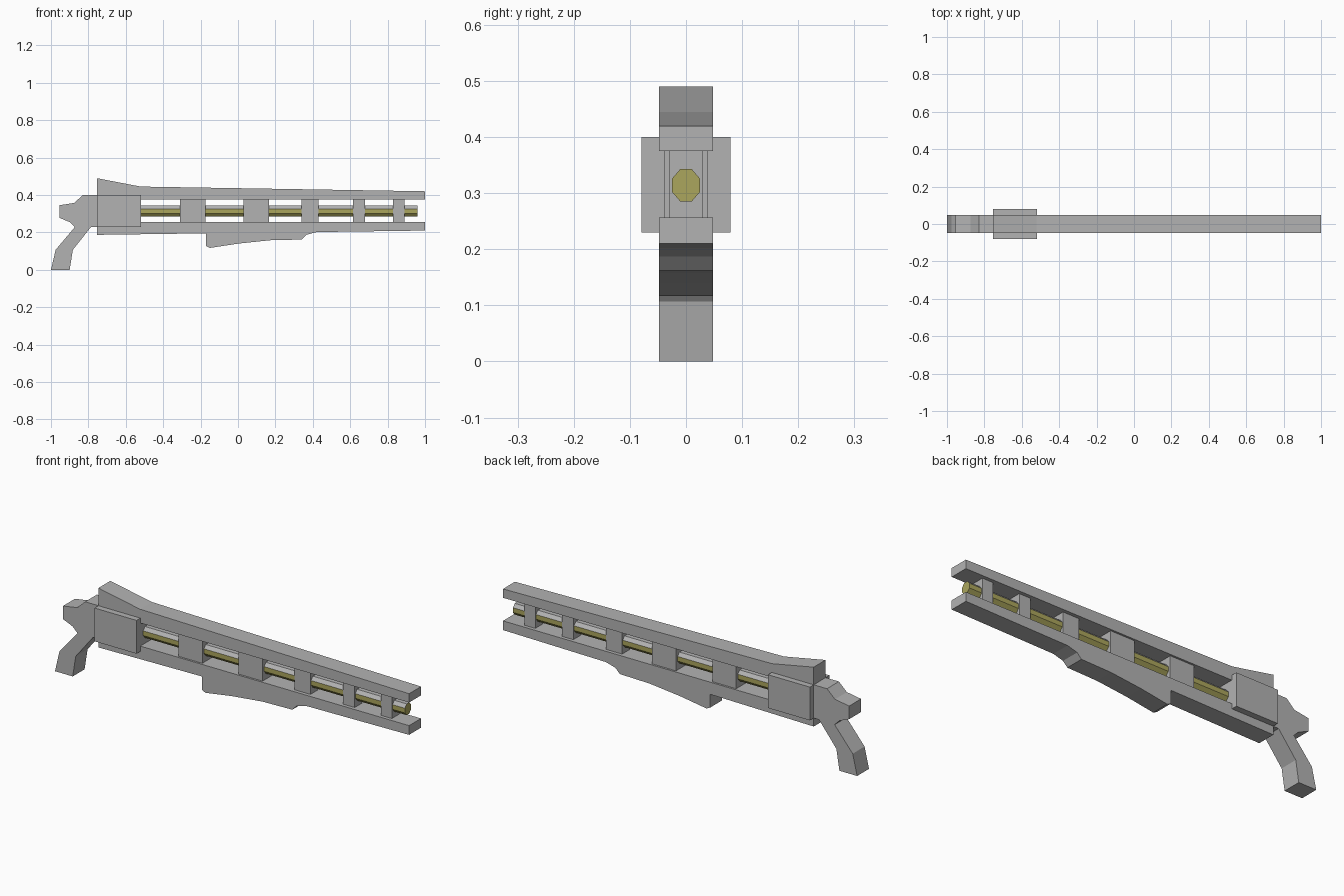
import bpy, bmesh, math
from mathutils import Matrix

cube = bpy.data.objects.get("Cube")
if cube:
    bpy.data.objects.remove(cube, do_unlink=True)


def material(name, rgb):
    mat = bpy.data.materials.new(name)
    mat.use_nodes = True
    mat.diffuse_color = (*rgb, 1)
    mat.node_tree.nodes["Principled BSDF"].inputs["Base Color"].default_value = (*rgb, 1)
    return mat


GREY = material("grey_metal", (0.45, 0.45, 0.45))
BRASS = material("dull_yellow", (0.41, 0.38, 0.11))


def finish(name, bm, *mats):
    bmesh.ops.recalc_face_normals(bm, faces=bm.faces[:])
    mesh = bpy.data.meshes.new(name)
    bm.to_mesh(mesh)
    bm.free()
    for mat in mats:
        mesh.materials.append(mat)
    obj = bpy.data.objects.new(name, mesh)
    bpy.context.collection.objects.link(obj)
    return obj


def slab(name, profile, half_width):
    """Extrude a side profile (x, z) evenly about the centre plane."""
    bm = bmesh.new()
    face = bm.faces.new([bm.verts.new((x, -half_width, z)) for x, z in profile])
    moved = bmesh.ops.extrude_face_region(bm, geom=[face])["geom"]
    verts = [v for v in moved if isinstance(v, bmesh.types.BMVert)]
    bmesh.ops.translate(bm, verts=verts, vec=(0, 2 * half_width, 0))
    return finish(name, bm, GREY)


def block(name, x0, x1, z0, z1, half_width):
    return slab(name, [(x0, z0), (x1, z0), (x1, z1), (x0, z1)], half_width)


BODY = 0.048

# Upper rail with raised rear sight end
slab("upper_rail", [(-0.755, 0.375), (1, 0.375), (1, 0.42),
                    (-0.52, 0.445), (-0.755, 0.49)], BODY)

# Lower rail with the fore grip hanging beneath it
slab("lower_rail", [(-0.755, 0.257), (-0.755, 0.187), (-0.17, 0.195),
                    (-0.17, 0.127), (-0.15, 0.117), (0, 0.14), (0.17, 0.158),
                    (0.34, 0.162), (0.365, 0.187), (0.42, 0.202),
                    (1, 0.21), (1, 0.257)], BODY)

# Receiver box
block("receiver", -0.755, -0.518, 0.23, 0.4, 0.079)

# Rear housing and bent pistol grip
slab("rear_grip", [(-0.75, 0.4), (-0.83, 0.4), (-0.875, 0.358), (-0.955, 0.345),
                   (-0.955, 0.278), (-0.9, 0.255), (-0.873, 0.228),
                   (-0.975, 0.107), (-1, 0), (-0.9, 0), (-0.883, 0.107),
                   (-0.785, 0.23), (-0.75, 0.23)], BODY)

# Barrel clamps between the rails
for i, (x0, x1, w) in enumerate([(-0.31, -0.175, 0.038), (0.03, 0.165, 0.038),
                                 (0.34, 0.43, 0.03), (0.615, 0.68, 0.03),
                                 (0.83, 0.89, 0.03)]):
    block(f"barrel_clamp_{i + 1}", x0, x1, 0.25, 0.38, w)

# Eight-sided barrel, grey along its upper facets
bm = bmesh.new()
bmesh.ops.create_cone(bm, cap_ends=True, segments=8, radius1=1, radius2=1, depth=1.5)
bmesh.ops.rotate(bm, verts=bm.verts[:], matrix=Matrix.Rotation(math.pi / 8, 3, "Z"))
bmesh.ops.rotate(bm, verts=bm.verts[:], matrix=Matrix.Rotation(math.pi / 2, 3, "Y"))
bmesh.ops.scale(bm, verts=bm.verts[:], vec=(1, 0.027, 0.031))
bmesh.ops.translate(bm, verts=bm.verts[:], vec=(0.21, 0, 0.314))
bm.normal_update()
for f in bm.faces:
    f.material_index = 1 if f.normal.z > 0.3 else 0
finish("barrel", bm, BRASS, GREY)
